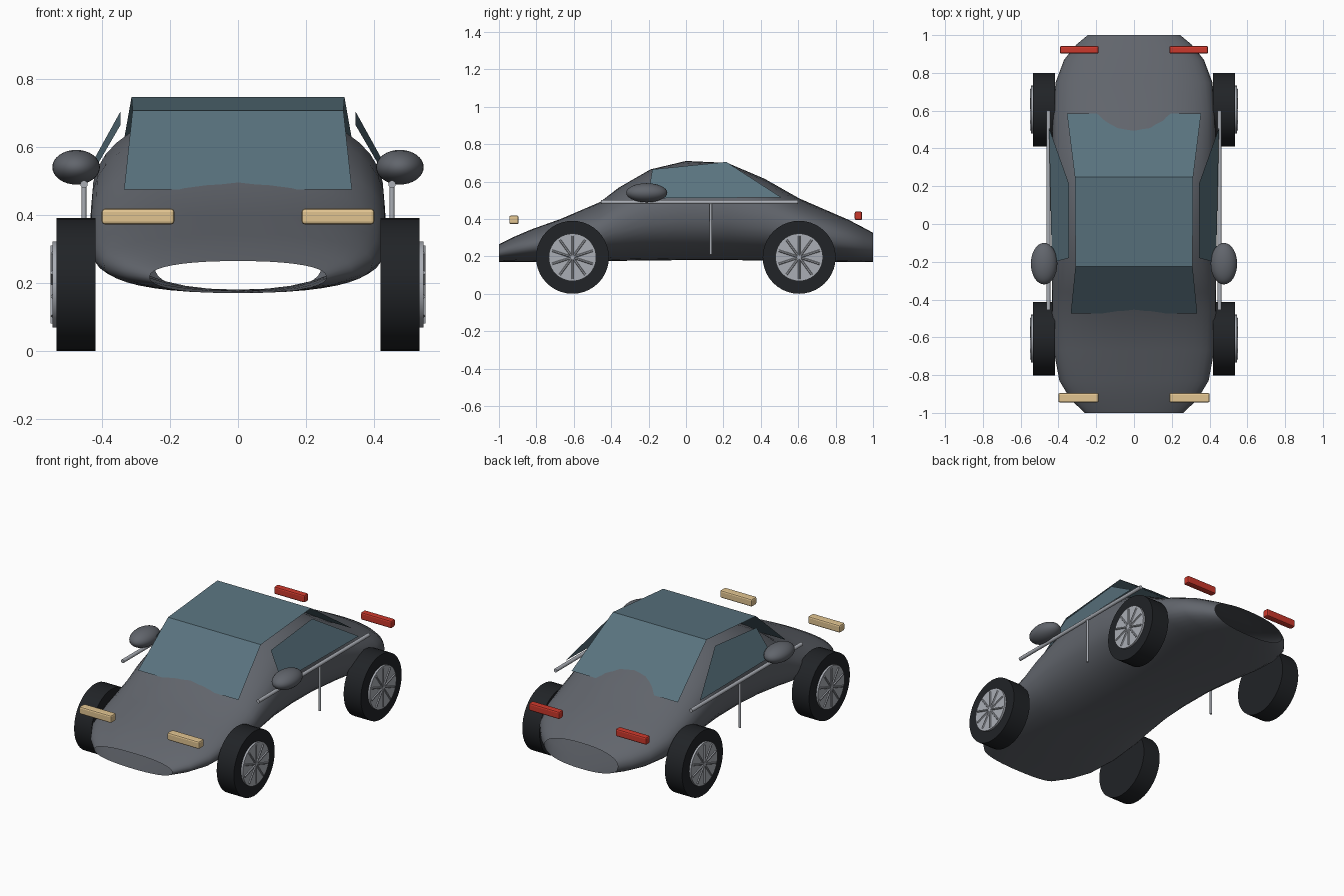
import bpy, bmesh, math
from mathutils import Vector

if "Cube" in bpy.data.objects:
    bpy.data.objects.remove(bpy.data.objects["Cube"])


def mat(name, r, g, b):
    m = bpy.data.materials.new(name)
    m.diffuse_color = (r, g, b, 1)
    m.use_nodes = True
    m.node_tree.nodes["Principled BSDF"].inputs["Base Color"].default_value = m.diffuse_color
    return m


PAINT = mat("paint", 0.12, 0.13, 0.15)
GLASS = mat("glass", 0.1, 0.17, 0.21)
RUBBER = mat("rubber", 0.015, 0.017, 0.02)
METAL = mat("metal", 0.4, 0.42, 0.46)
AMBER = mat("lamp", 0.75, 0.55, 0.28)
RED = mat("tail", 0.6, 0.04, 0.025)


def mesh_object(name, verts, faces, material):
    me = bpy.data.meshes.new(name)
    me.from_pydata(verts, [], faces)
    me.materials.append(material)
    ob = bpy.data.objects.new(name, me)
    bpy.context.collection.objects.link(ob)
    return ob


def finish(name, material, smooth=True):
    ob = bpy.context.object
    ob.name = name
    ob.data.materials.append(material)
    bpy.ops.object.transform_apply(location=False, rotation=True, scale=True)
    if smooth:
        bpy.ops.object.shade_smooth_by_angle(angle=math.radians(35))
    return ob


def bevel(ob, width, segments=2):
    b = ob.modifiers.new("bevel", "BEVEL")
    b.width, b.segments = width, segments


def rod(name, a, b, r, material, sides=12):
    a, b = Vector(a), Vector(b)
    bpy.ops.mesh.primitive_cylinder_add(
        vertices=sides, radius=r, depth=(b - a).length, location=(a + b) / 2,
        rotation=(b - a).to_track_quat("Z", "Y").to_euler())
    return finish(name, material)


# Body shell: open-ended loft of rounded sections (y, half width, top, bottom)
stations = [(-1, .26, .264, .17), (-.93, .335, .30, .17), (-.83, .395, .343, .17),
            (-.67, .425, .40, .17), (-.46, .435, .49, .174), (-.36, .435, .567, .176),
            (-.19, .432, .665, .178), (0, .43, .71, .18), (.22, .43, .70, .18),
            (.42, .432, .615, .178), (.605, .43, .51, .175), (.75, .415, .447, .172),
            (.87, .37, .395, .17), (.95, .305, .353, .17), (1, .245, .326, .17)]
SIDES = 40


def power(v, p):
    return math.copysign(abs(v) ** p, v)


verts, faces = [], []
for y, w, top, bottom in stations:
    for i in range(SIDES):
        a = 2 * math.pi * i / SIDES
        verts.append((w * power(math.cos(a), .87), y,
                      (top + bottom) / 2 + (top - bottom) / 2 * power(math.sin(a), .87)))
for s in range(len(stations) - 1):
    for i in range(SIDES):
        j = (i + 1) % SIDES
        faces.append((s * SIDES + i, s * SIDES + j, (s + 1) * SIDES + j, (s + 1) * SIDES + i))
body = mesh_object("body", verts, faces, PAINT)
for p in body.data.polygons:
    p.use_smooth = True

# Windscreen, roof and rear window as one folded sheet (half width, y, z)
sheet = [(.335, -.475, .475), (.31, -.225, .707), (.313, .25, .747), (.355, .585, .508)]
mesh_object("windscreen_and_roof",
            [(s * w, y, z) for w, y, z in sheet for s in (-1, 1)],
            [(2 * i, 2 * i + 1, 2 * i + 3, 2 * i + 2) for i in range(3)], GLASS)

for s, side in ((1, "right"), (-1, "left")):
    # Side window
    mesh_object("side_window_" + side,
                [(s * .345, -.18, .665), (s * .345, .215, .705),
                 (s * .45, .51, .515), (s * .435, -.205, .51)], [(0, 1, 2, 3)], GLASS)

    # Door trim rail and door seam
    rod("door_rail_" + side, (s * .453, -.455, .49), (s * .453, .6, .49), .011, METAL)
    rod("door_seam_" + side, (s * .453, .133, .21), (s * .453, .133, .49), .007, METAL)

    # Wing mirror
    bpy.ops.mesh.primitive_uv_sphere_add(segments=32, ring_count=16, radius=1,
                                         location=(s * .476, -.21, .54))
    bpy.context.object.scale = (.07, .11, .051)
    finish("mirror_" + side, PAINT)

    # Lamps front and rear
    for name, x, y, z, size, m in (
            ("headlight_", .294, -.92, .395, (.214, .05, .046), AMBER),
            ("tail_light_", .29, .922, .417, (.206, .04, .046), RED)):
        bpy.ops.mesh.primitive_cube_add(size=1, location=(s * x, y, z))
        bpy.context.object.scale = size
        bevel(finish(name + side, m, False), .009)

    # Wheels: tyre, rim disc, hub face and spokes
    for y, end in ((-.607, "front"), (.605, "rear")):
        tag = end + "_" + side
        tyre = rod("tyre_" + tag, (s * .419, y, .195), (s * .534, y, .195), .195, RUBBER, 40)
        rod("rim_" + tag, (s * .50, y, .195), (s * .546, y, .195), .127, METAL, 40)
        for k in range(10):
            a = 2 * math.pi * k / 10
            rod("spoke_%d_%s" % (k, tag), (s * .546, y, .195),
                (s * .546, y + .115 * math.sin(a), .195 + .115 * math.cos(a)), .006, METAL, 6)
